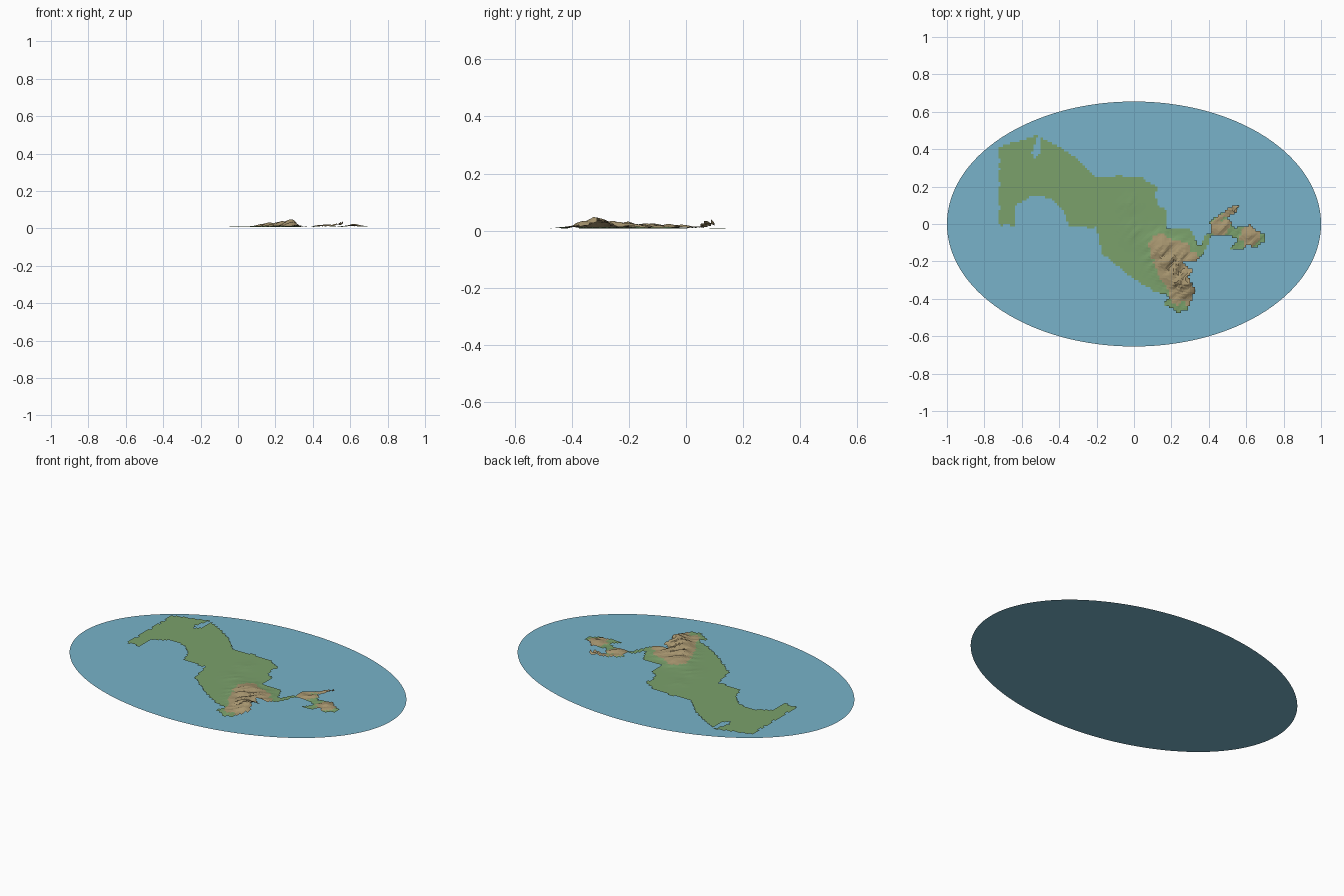
import bpy, bmesh, math
from mathutils import Vector, noise

STEP = 0.0125      # terrain cell size
BASE = 0.007       # height of the lowland sheet


def material(name, rgb):
    m = bpy.data.materials.new(name)
    m.use_nodes = True
    col = (*[((c + 0.055) / 1.055) ** 2.4 for c in rgb], 1)
    m.diffuse_color = col
    bsdf = next(n for n in m.node_tree.nodes if n.type == 'BSDF_PRINCIPLED')
    bsdf.inputs['Base Color'].default_value = col
    bsdf.inputs['Roughness'].default_value = 0.9
    return m


def add_object(name, bm, mats):
    me = bpy.data.meshes.new(name)
    bm.to_mesh(me)
    bm.free()
    for m in mats:
        me.materials.append(m)
    ob = bpy.data.objects.new(name, me)
    bpy.context.collection.objects.link(ob)
    return ob


def inside(x, y, poly):
    hit = False
    for (ax, ay), (bx, by) in zip(poly, poly[1:] + poly[:1]):
        if (ay > y) != (by > y) and x < ax + (y - ay) * (bx - ax) / (by - ay):
            hit = not hit
    return hit


# Land outline, clockwise from the north-west corner
WEST = [(-.72, .41), (-.6, .45), (-.52, .475), (-.4, .415), (-.295, .34),
        (-.215, .255), (.03, .255), (.12, .2), (.125, .11), (.17, .07),
        (.175, -.025), (.3, -.03), (.35, -.12), (.38, -.06)]
EAST = [(.41, -.05), (.405, .015), (.47, .065), (.56, .105), (.555, .07),
        (.5, .03), (.54, -.02), (.63, -.005), (.66, -.04), (.71, -.06),
        (.69, -.1), (.65, -.125), (.6, -.11), (.585, -.14), (.51, -.13),
        (.56, -.085), (.5, -.06), (.41, -.065)]
SOUTH = [(.39, -.13), (.34, -.2), (.25, -.205), (.32, -.25), (.29, -.28),
         (.33, -.36), (.28, -.465), (.23, -.47), (.165, -.43), (.185, -.385),
         (.11, -.36), (-.02, -.28), (-.17, -.16), (-.2, -.02), (-.34, -.015),
         (-.39, .09), (-.45, .14), (-.55, .15), (-.635, .1), (-.635, -.005),
         (-.72, -.005)]
OUTLINE = WEST + EAST + SOUTH
LAKE = [(-.535, .345), (-.545, .385), (-.515, .47), (-.505, .455), (-.505, .37)]

# Hills: x, y, radius, height
HILLS = [(.14, -.11, .065, .012), (.17, -.2, .07, .012), (.27, -.17, .07, .012),
         (.22, -.29, .06, .018), (.29, -.3, .045, .022), (.26, -.38, .06, .018),
         (.46, -.01, .05, .016), (.56, .09, .05, .03), (.62, -.07, .07, .011),
         (-.03, .11, .05, .002), (0, -.04, .06, .002)]


def height(x, y):
    h = sum(a * math.exp(-((x - cx) ** 2 + (y - cy) ** 2) / r ** 2)
            for cx, cy, r, a in HILLS)
    # ridges running to the north-east
    along, across = x * .7 + y * .7, x * .7 - y * .7
    ridge = noise.noise(Vector((along * 14, across * 36, 2)))
    return BASE + h * max(.4, 1 + 1.0 * ridge)


# Sea: a flat oval
bm = bmesh.new()
bmesh.ops.create_circle(bm, cap_ends=True, segments=128, radius=1)
bmesh.ops.scale(bm, vec=(1, .655, 1), verts=bm.verts)
for f in bm.faces:
    if f.normal.z < 0:
        f.normal_flip()
add_object("sea", bm, [material("sea blue", (.47, .70, .79))])

# Land: stepped-edge relief sheet, coloured by height
bm = bmesh.new()
verts = {}


def vert(i, j):
    if (i, j) not in verts:
        x, y = i * STEP, j * STEP
        verts[i, j] = bm.verts.new((x, y, height(x, y)))
    return verts[i, j]


for i in range(-60, 60):
    for j in range(-40, 40):
        cx, cy = (i + .5) * STEP, (j + .5) * STEP
        wob = .006 * noise.noise(Vector((cx * 30, cy * 30, 7)))
        if inside(cx + wob, cy - wob, OUTLINE) and not inside(cx, cy, LAKE):
            f = bm.faces.new([vert(i, j), vert(i + 1, j),
                              vert(i + 1, j + 1), vert(i, j + 1)])
            f.material_index = int(f.calc_center_median().z > BASE + .0055)
bmesh.ops.triangulate(bm, faces=bm.faces)
land = add_object("land", bm, [material("lowland green", (.48, .63, .42)),
                               material("highland tan", (.66, .59, .44))])
for p in land.data.polygons:
    p.use_smooth = False

cube = bpy.data.objects.get("Cube")
if cube:
    bpy.data.objects.remove(cube)
